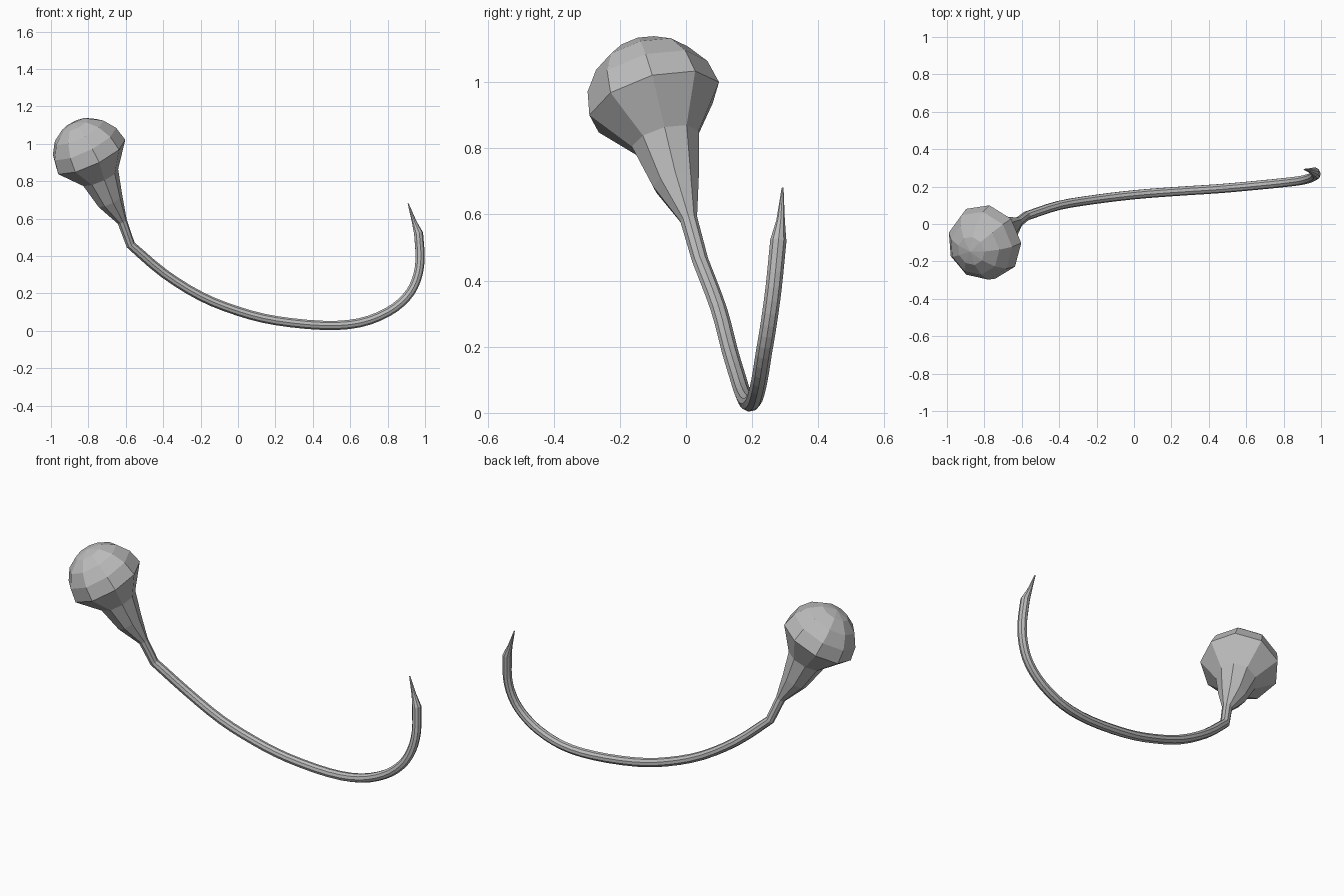
import bpy, bmesh
from math import sin, cos, radians
from mathutils import Vector

cube = bpy.data.objects.get("Cube")
if cube:
    bpy.data.objects.remove(cube, do_unlink=True)

SIDES = 9

grey = bpy.data.materials.new("plain grey")
grey.use_nodes = True
grey.diffuse_color = (0.5, 0.5, 0.5, 1)
grey.node_tree.nodes["Principled BSDF"].inputs["Base Color"].default_value = (0.5, 0.5, 0.5, 1)


def spline(points, steps):
    """Smooth curve through the points, evenly subdivided."""
    pts = [2 * points[0] - points[1], *points, 2 * points[-1] - points[-2]]
    out = []
    for a, b, c, d in zip(pts, pts[1:], pts[2:], pts[3:]):
        for i in range(steps):
            t = i / steps
            out.append(0.5 * (2 * b + (c - a) * t + (2 * a - 5 * b + 4 * c - d) * t ** 2
                              + (3 * b - a - 3 * c + d) * t ** 3))
    return out + [points[-1]]


def sweep(name, stations, side, start):
    """Skin rings of given centre and radius; the frame is carried along."""
    bm = bmesh.new()
    rings = []
    for i, (centre, radius) in enumerate(stations):
        ahead = stations[min(i + 1, len(stations) - 1)][0]
        behind = stations[max(i - 1, 0)][0]
        tangent = (ahead - behind).normalized()
        side = (side - tangent * side.dot(tangent)).normalized()
        other = tangent.cross(side)
        angles = [radians(start + 360 * k / SIDES) for k in range(SIDES)]
        rings.append([bm.verts.new(centre + radius * (cos(a) * side + sin(a) * other))
                      for a in angles])
    for low, high in zip(rings, rings[1:]):
        for k in range(SIDES):
            j = (k + 1) % SIDES
            bm.faces.new((low[k], low[j], high[j], high[k]))
    bm.faces.new(rings[0])
    bm.faces.new(rings[-1])
    bmesh.ops.remove_doubles(bm, verts=bm.verts, dist=0.0005)
    bmesh.ops.recalc_face_normals(bm, faces=bm.faces)
    mesh = bpy.data.meshes.new(name)
    bm.to_mesh(mesh)
    bm.free()
    mesh.materials.append(grey)
    obj = bpy.data.objects.new(name, mesh)
    bpy.context.collection.objects.link(obj)
    return obj


# Domed head
head = Vector((-0.79, -0.095, 0.935))
neck = Vector((-0.62, 0.008, 0.585))
axis = (head - neck).normalized()
radius = 0.206
dome = [(head + axis * radius * sin(radians(a)), max(radius * cos(radians(a)), 0.0001))
        for a in (90, 67.5, 45, 22.5, 0)]

# Tapered neck below the head
taper = [(Vector((-0.738, -0.062, 0.822)), 0.106),
         (Vector((-0.685, -0.03, 0.697)), 0.073),
         (neck, 0.027)]

# Curved stem
path = [Vector(p) for p in (
    (-0.575, 0.043, 0.46), (-0.4, 0.1, 0.31), (-0.2, 0.133, 0.185), (0, 0.157, 0.105),
    (0.2, 0.173, 0.055), (0.46, 0.19, 0.029), (0.65, 0.207, 0.043), (0.8, 0.222, 0.1),
    (0.9, 0.235, 0.18), (0.952, 0.25, 0.27), (0.973, 0.265, 0.38), (0.965, 0.279, 0.52))]
stem = [(p, 0.025) for p in spline(path, 3)]

# Thin hooked point
point = [(Vector((0.942, 0.286, 0.582)), 0.013),
         (Vector((0.91, 0.292, 0.68)), 0.003)]

sweep("bulb_headed_stem", dome + taper + stem + point, Vector((0, 0.96, 0.285)), 5)
